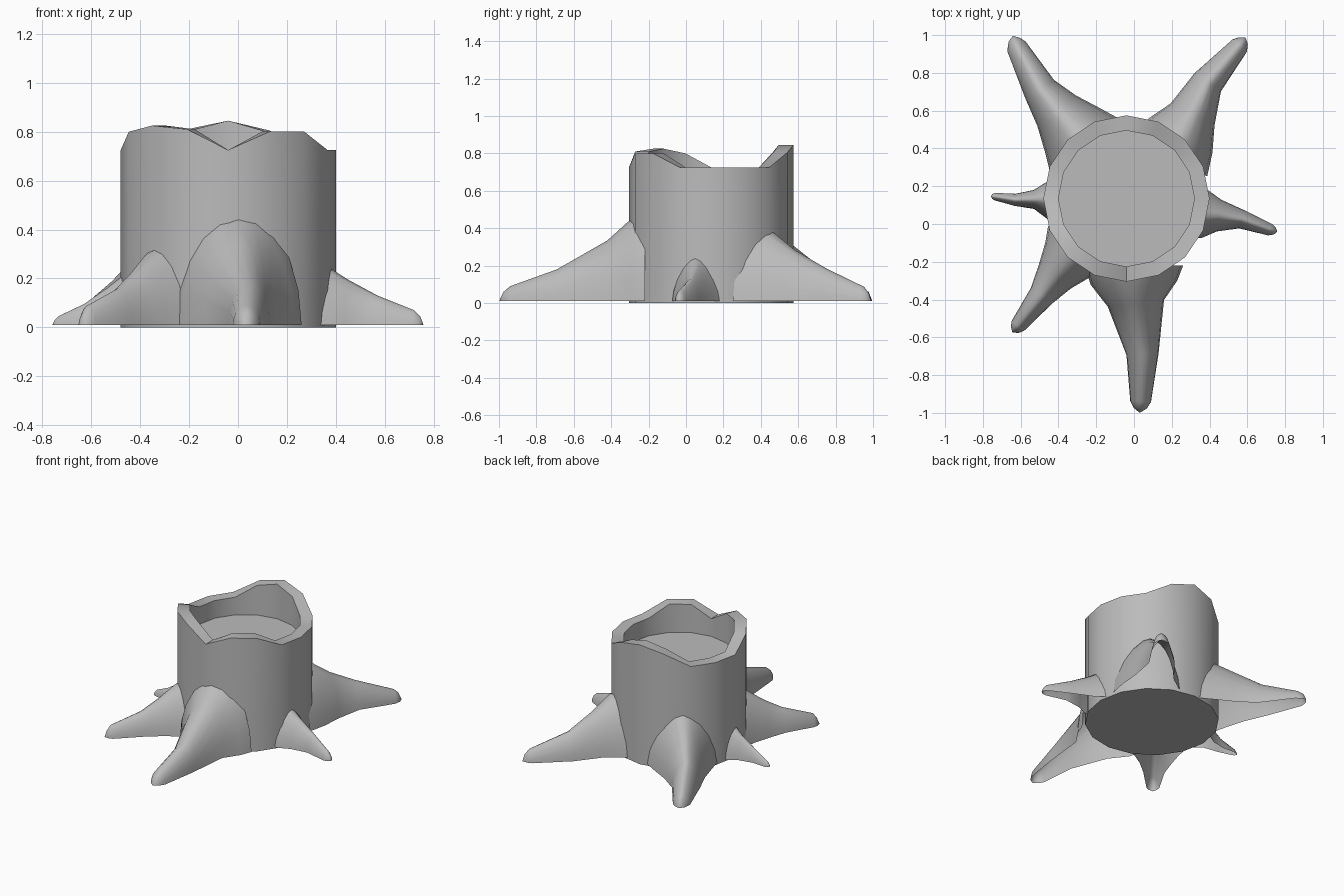
import bpy, bmesh, math
from mathutils import Vector

bark = bpy.data.materials.new("grey bark")
bark.diffuse_color = (0.5, 0.5, 0.5, 1)

CX, CY = -0.04, 0.135
N = 16


def finish(name, bm, angle):
    me = bpy.data.meshes.new(name)
    bm.to_mesh(me)
    bm.free()
    me.materials.append(bark)
    ob = bpy.data.objects.new(name, me)
    bpy.context.collection.objects.link(ob)
    bpy.ops.object.select_all(action='DESELECT')
    ob.select_set(True)
    bpy.context.view_layer.objects.active = ob
    bpy.ops.object.shade_smooth_by_angle(angle=math.radians(angle))
    return ob


# Hollow trunk: jagged rim heights, counter-clockwise from +x
rim = [0.725, 0.725, 0.725, 0.805, 0.845, 0.81, 0.725, 0.725,
       0.725, 0.80, 0.825, 0.81, 0.725, 0.80, 0.80, 0.725]
bm = bmesh.new()


def ring(radius, heights):
    return [bm.verts.new((CX + radius * math.cos(2 * math.pi * i / N),
                          CY + radius * math.sin(2 * math.pi * i / N), heights[i]))
            for i in range(N)]


rings = [ring(0.44, [0] * N), ring(0.44, rim), ring(0.36, rim), ring(0.36, [0.6] * N)]
for a, b in zip(rings, rings[1:]):
    for i in range(N):
        j = (i + 1) % N
        bm.faces.new((a[i], a[j], b[j], b[i]))
bm.faces.new(rings[0][::-1])
bm.faces.new(rings[3])
finish("trunk", bm, 40)


# Roots: arched sections along a path, open underneath
def root(name, stations, power=1.15, seg=10):
    bm = bmesh.new()
    pts = [Vector((s[0], s[1], 0)) for s in stations]
    rows = []
    for k, (x, y, half, height) in enumerate(stations):
        d = (pts[min(k + 1, len(pts) - 1)] - pts[max(k - 1, 0)]).normalized()
        side = Vector((-d.y, d.x, 0))
        row = []
        for i in range(seg + 1):
            t = math.pi * i / seg
            c, s = math.cos(t), max(math.sin(t), 0)
            p = pts[k] - side * half * math.copysign(abs(c) ** power, c)
            row.append(bm.verts.new((p.x, p.y, 0.01 + (height - 0.01) * s ** power)))
        rows.append(row)
    for a, b in zip(rows, rows[1:]):
        for i in range(seg):
            bm.faces.new((a[i], b[i], b[i + 1], a[i + 1]))
    # rounded end
    d = (pts[-1] - pts[-2]).normalized()
    tip = bm.verts.new(pts[-1] + d * stations[-1][2] * 0.7 + Vector((0, 0, 0.01)))
    for i in range(seg):
        bm.faces.new((rows[-1][i], tip, rows[-1][i + 1]))
    finish(name, bm, 60)


# Each station: x, y, half width, height
root("front_root", [(0.0, -0.22, 0.26, 0.47), (0.0, -0.31, 0.23, 0.435),
                    (0.01, -0.42, 0.15, 0.335), (0.045, -0.69, 0.085, 0.18),
                    (0.035, -0.94, 0.055, 0.09), (0.032, -0.975, 0.035, 0.06)], 1.0)
root("back_right_root", [(0.19, 0.37, 0.23, 0.42), (0.25, 0.47, 0.19, 0.375),
                         (0.31, 0.58, 0.13, 0.285), (0.39, 0.75, 0.085, 0.185),
                         (0.56, 0.945, 0.05, 0.09), (0.578, 0.97, 0.03, 0.06)])
root("back_left_root", [(-0.25, 0.40, 0.24, 0.42), (-0.32, 0.49, 0.19, 0.37),
                        (-0.41, 0.60, 0.13, 0.285), (-0.50, 0.715, 0.09, 0.195),
                        (-0.622, 0.94, 0.055, 0.09), (-0.634, 0.975, 0.032, 0.06)])
root("front_left_root", [(-0.30, -0.12, 0.19, 0.35), (-0.35, -0.19, 0.15, 0.31),
                         (-0.42, -0.28, 0.105, 0.23), (-0.49, -0.38, 0.07, 0.16),
                         (-0.615, -0.54, 0.042, 0.09), (-0.632, -0.56, 0.026, 0.055)])
root("right_root", [(0.30, 0.07, 0.15, 0.28), (0.38, 0.05, 0.125, 0.24),
                    (0.45, 0.045, 0.085, 0.195), (0.57, 0.025, 0.05, 0.13),
                    (0.72, -0.03, 0.032, 0.07), (0.745, -0.037, 0.02, 0.045)], 1.25)
root("left_root", [(-0.42, 0.125, 0.12, 0.25), (-0.48, 0.13, 0.085, 0.205),
                   (-0.53, 0.13, 0.05, 0.165), (-0.63, 0.128, 0.032, 0.095),
                   (-0.735, 0.145, 0.02, 0.045), (-0.75, 0.147, 0.013, 0.03)], 1.25)
